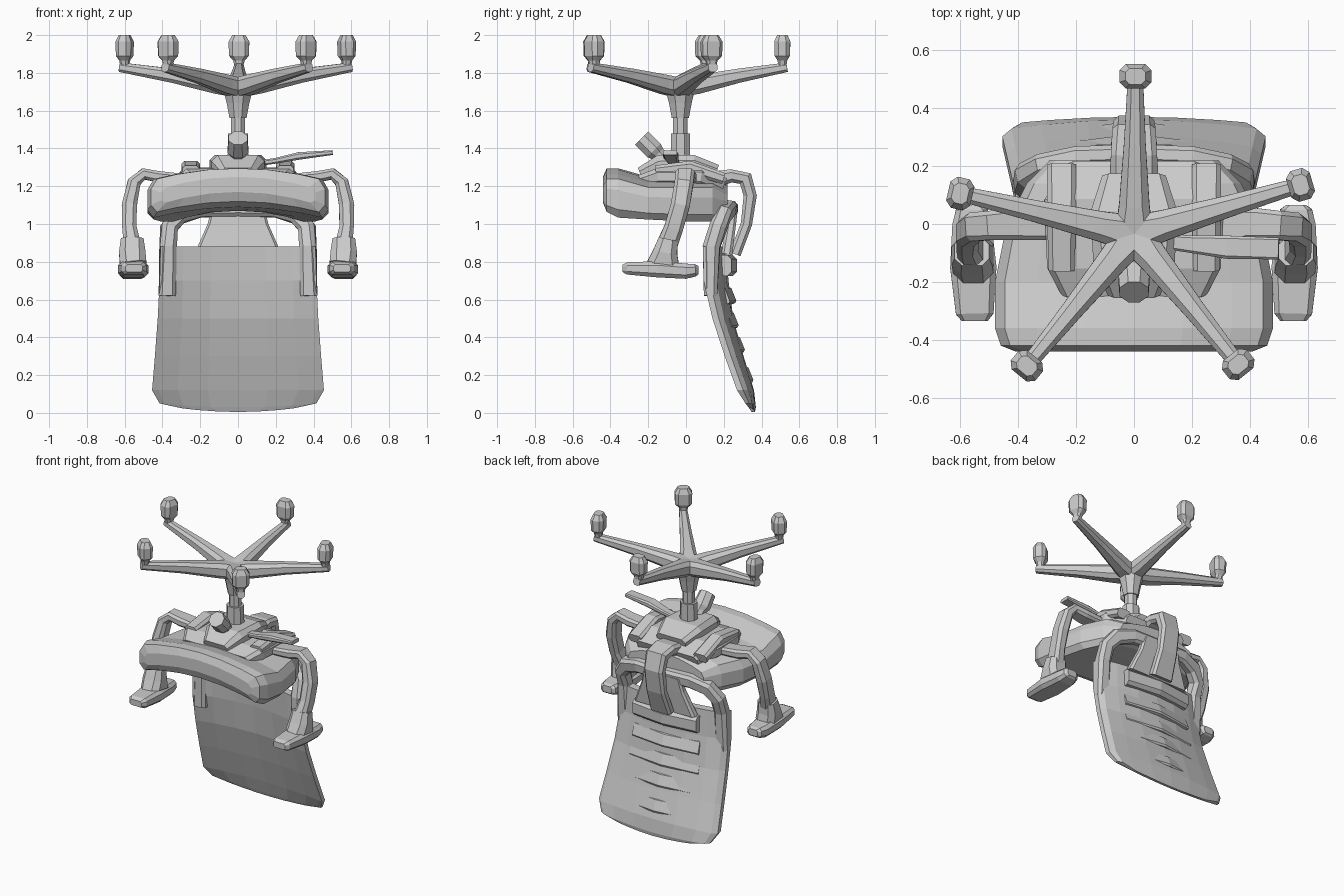
import bpy, bmesh, math
from mathutils import Vector


def loft(name, rings):
    """Skin a list of equal-length point rings and cap both ends."""
    bm = bmesh.new()
    vr = [[bm.verts.new(p) for p in r] for r in rings]
    n = len(vr[0])
    for a, b in zip(vr, vr[1:]):
        for i in range(n):
            j = (i + 1) % n
            bm.faces.new((a[i], a[j], b[j], b[i]))
    bm.faces.new(vr[0])
    bm.faces.new(vr[-1])
    bmesh.ops.recalc_face_normals(bm, faces=bm.faces)
    me = bpy.data.meshes.new(name)
    bm.to_mesh(me)
    bm.free()
    ob = bpy.data.objects.new(name, me)
    bpy.context.collection.objects.link(ob)
    return ob


def sweep(name, path, side=(1, 0, 0), c=0.25):
    """Chamfered bar along points (x, y, z, width along side, height)."""
    pts = [Vector(p[:3]) for p in path]
    rings = []
    for i, p in enumerate(path):
        t = (pts[min(i + 1, len(pts) - 1)] - pts[max(i - 1, 0)]).normalized()
        s = Vector(side)
        s = (s - t * s.dot(t)).normalized()
        u = t.cross(s)
        w, h = p[3] / 2, p[4] / 2
        k = c * 2 * min(w, h)
        shape = [(w, h - k), (w - k, h), (k - w, h), (-w, h - k),
                 (-w, k - h), (k - w, -h), (w - k, -h), (w, k - h)]
        rings.append([pts[i] + s * a + u * b for a, b in shape])
    return loft(name, rings)


def mirrored(name, path, side=(1, 0, 0), c=0.25):
    for s, label in ((1, "right"), (-1, "left")):
        sweep(f"{name}_{label}", [(s * p[0], *p[1:]) for p in path],
              (s * side[0], side[1], side[2]), c)


US = [-1, -0.93, -0.7, -0.35, 0, 0.35, 0.7, 0.93, 1]

# seat cushion, dished across its width
seat = []
for y, w, top, bot in ((-.44, .41, 1.25, 1.17), (-.42, .46, 1.295, 1.12),
                       (-.36, .48, 1.295, 1.09), (-.2, .48, 1.25, 1.08),
                       (0, .44, 1.25, 1.07), (.14, .37, 1.25, 1.07),
                       (.22, .29, 1.21, 1.11)):
    mid = (top + bot) / 2
    edge = lambda u, z: mid + (z - mid) * (0.5 if abs(u) == 1 else 1) - .065 * u * u
    seat.append([(u * w, y, edge(u, top)) for u in US] +
                [(u * w, y, edge(u, bot)) for u in reversed(US)])
loft("seat", seat)

# backrest shell, wrapped forward at its sides
back = []
for z, w, yf, yb in ((.005, .30, .335, .365), (.03, .415, .315, .37),
                     (.12, .455, .27, .36), (.3, .44, .205, .305),
                     (.5, .425, .14, .25), (.7, .415, .093, .225),
                     (.88, .41, .09, .21)):
    th = min(.055, (yb - yf) * .6)
    y = lambda u: yf + (yb - th - yf) * (1 - u * u)
    lift = lambda u: .02 * u * u if z < .1 else 0
    back.append([(u * w, y(u), z + lift(u)) for u in US] +
                [(u * w, y(u) + th * (.6 if abs(u) == 1 else 1), z + lift(u))
                 for u in reversed(US)])
loft("backrest", back)

# raised slats on the rear of the backrest
for z, yy, w in ((.2, .325, .5), (.36, .28, .52), (.49, .247, .52), (.62, .235, .5)):
    sweep(f"back_slat_{int(z * 100)}",
          [(-w / 2, yy - .03, z, .09, .03), (0, yy, z, .09, .04),
           (w / 2, yy - .03, z, .09, .03)], (0, -.4, 1))
sweep("lumbar_bar", [(-.24, .2, .78, .11, .08), (0, .225, .78, .11, .09),
                     (.24, .2, .78, .11, .08)], (0, 0, 1))

# upper backrest frame, posts curving in to the middle
mirrored("back_post", [(.375, .13, .62, .09, .07), (.37, .135, .88, .09, .09),
                       (.365, .17, .98, .09, .09), (.31, .2, 1.05, .10, .08),
                       (.2, .23, 1.08, .09, .07), (0, .24, 1.08, .08, .07)], (1, 0, .8))
sweep("back_centre_plate", [(0, .215, .84, .46, .06), (0, .24, 1.0, .32, .05),
                            (0, .25, 1.09, .28, .05)])

# bracket joining the seat mechanism to the back
sweep("back_bracket", [(0, .08, 1.22, .17, .10), (0, .24, 1.255, .16, .07),
                       (0, .315, 1.24, .15, .08), (0, .34, 1.15, .14, .07),
                       (0, .32, 1.0, .14, .06), (0, .26, .84, .16, .06)])

# tilt mechanism under the seat
sweep("seat_pan", [(0, -.24, 1.22, .50, .08), (0, -.15, 1.25, .60, .09),
                   (0, .08, 1.25, .62, .10), (0, .2, 1.2, .46, .09)])
sweep("mechanism", [(0, -.24, 1.26, .18, .08), (0, -.14, 1.3, .28, .13),
                    (0, .04, 1.31, .30, .11), (0, .16, 1.27, .22, .09)])
mirrored("pan_rib", [(.25, -.16, 1.28, .09, .06), (.25, .02, 1.3, .10, .07),
                     (.25, .2, 1.24, .10, .06)])

# tension knob and height lever
sweep("tension_knob", [(0, -.1, 1.32, .07, .07), (0, -.15, 1.37, .08, .08),
                       (0, -.17, 1.39, .11, .10), (0, -.235, 1.455, .10, .10)], c=.3)
sweep("height_lever", [(.1, -.06, 1.32, .05, .03), (.2, -.07, 1.335, .06, .03),
                       (.32, -.08, 1.36, .08, .04), (.50, -.085, 1.378, .075, .025)], (0, 1, 0))

# armrests
mirrored("arm_bracket", [(.28, .0, 1.24, .11, .05), (.42, .0, 1.25, .11, .06),
                         (.50, -.005, 1.265, .10, .06), (.55, -.01, 1.22, .10, .07),
                         (.575, -.03, 1.1, .10, .08), (.575, -.065, .98, .10, .075),
                         (.56, -.1, .89, .11, .09)], (0, 1, 0))
mirrored("arm_post", [(.56, -.095, .92, .12, .10), (.56, -.11, .85, .14, .13),
                      (.555, -.12, .79, .14, .17)], (1, 0, 0))
mirrored("arm_pad", [(.55, -.335, .765, .09, .04), (.55, -.31, .765, .13, .065),
                     (.555, -.15, .76, .16, .085), (.56, .0, .75, .135, .08),
                     (.56, .05, .755, .11, .065), (.56, .065, .755, .07, .045)])

# gas column
sweep("column_sleeve", [(0, -.03, 1.33, .11, .10), (0, -.03, 1.48, .105, .10)], c=.29)
sweep("column", [(0, -.03, 1.46, .075, .075), (0, -.03, 1.57, .075, .075)], c=.29)
sweep("column_cone", [(0, -.03, 1.56, .09, .09), (0, -.03, 1.64, .12, .12),
                      (0, -.03, 1.70, .15, .15), (0, -.035, 1.75, .14, .14)], c=.29)

# five-legged star base with casters
hub = Vector((0, -.035, 0))
for i, (x, y) in enumerate(((.005, .51), (.575, .135), (.36, -.485),
                            (-.37, -.49), (-.6, .105))):
    d = Vector((x, y, 0)) - hub
    out = d.normalized()
    tang = (-out.y, out.x, 0)
    leg = []
    for f, z, w, h in ((0, 1.72, .13, .10), (.18, 1.74, .105, .10),
                       (.55, 1.785, .075, .075), (1, 1.83, .05, .05)):
        p = hub + (d + out * .025) * f
        leg.append((p.x, p.y, z, w, h))
    sweep(f"base_leg_{i + 1}", leg, tang)
    sweep(f"caster_{i + 1}", [(x, y, 1.82, .04, .04), (x, y, 1.865, .06, .05),
                              (x, y, 1.89, .105, .08), (x, y, 1.965, .11, .085),
                              (x, y, 2.0, .07, .055)],
          tang)
